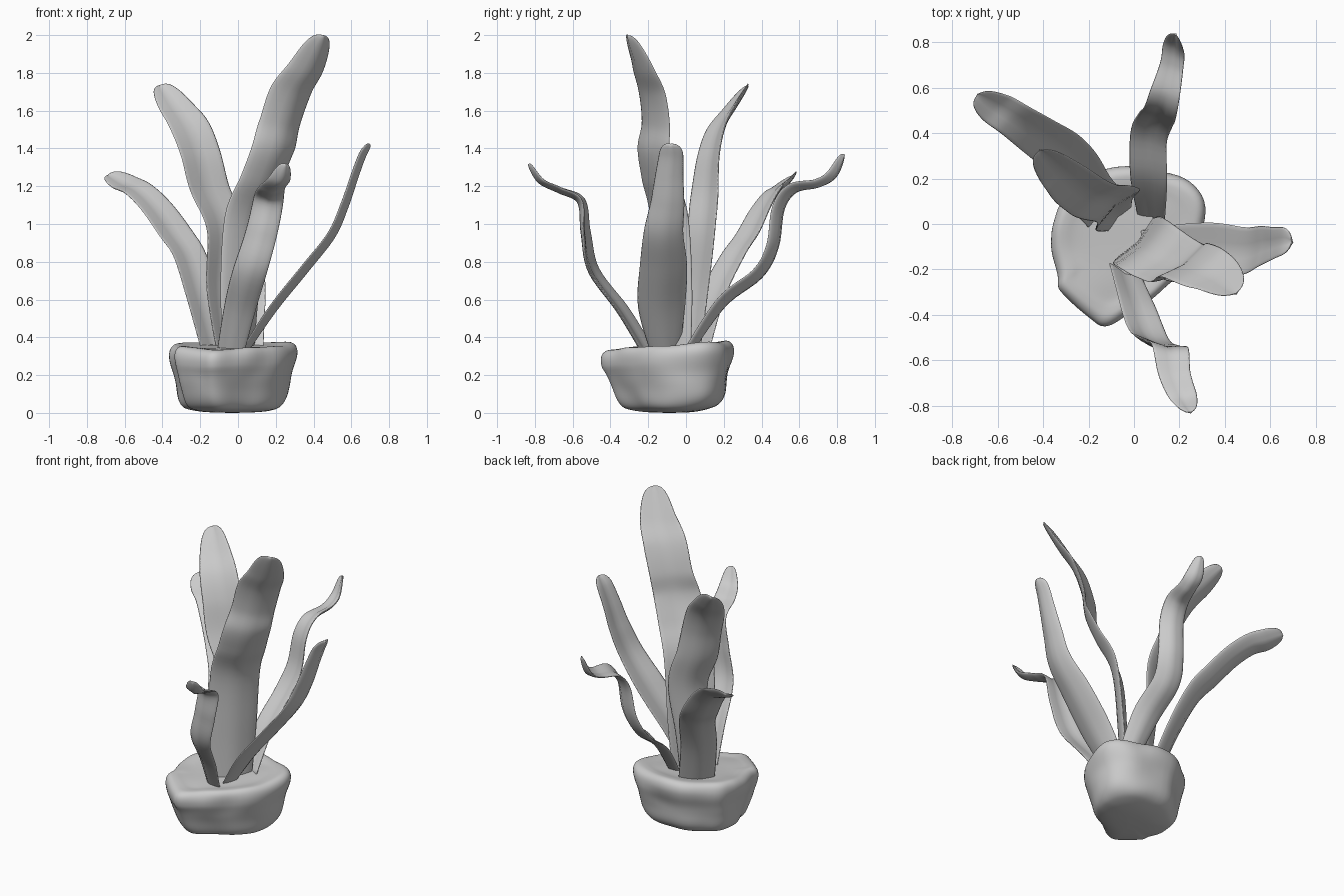
import bpy, bmesh, math
from mathutils import Vector, noise

if "Cube" in bpy.data.objects:
    bpy.data.objects.remove(bpy.data.objects["Cube"])

grey = bpy.data.materials.new("pale_grey")
grey.diffuse_color = (0.6, 0.6, 0.6, 1)
grey.use_nodes = True
grey.node_tree.nodes["Principled BSDF"].inputs["Base Color"].default_value = grey.diffuse_color


def spline(pts, t, closed=False):
    """Catmull-Rom through tuples of any length, t in 0..1."""
    n = len(pts)
    f = t * (n if closed else n - 1)
    i = int(f) if closed else min(int(f), n - 2)
    u = f - i
    get = lambda k: pts[k % n] if closed else pts[max(0, min(n - 1, k))]
    return [0.5 * (2 * b + (c - a) * u + (2 * a - 5 * b + 4 * c - d) * u * u
                   + (3 * b - a - 3 * c + d) * u ** 3)
            for a, b, c, d in zip(get(i - 1), get(i), get(i + 1), get(i + 2))]


def skin(name, rings):
    """Closed smooth skin over a list of equal point rings."""
    bm = bmesh.new()
    loops = [[bm.verts.new(p) for p in r] for r in rings]
    n = len(loops[0])
    for a, b in zip(loops, loops[1:]):
        for k in range(n):
            bm.faces.new((a[k], a[(k + 1) % n], b[(k + 1) % n], b[k]))
    bm.faces.new(loops[0][::-1])
    bm.faces.new(loops[-1])
    bmesh.ops.recalc_face_normals(bm, faces=bm.faces[:])
    me = bpy.data.meshes.new(name)
    bm.to_mesh(me)
    bm.free()
    me.materials.append(grey)
    for p in me.polygons:
        p.use_smooth = True
    ob = bpy.data.objects.new(name, me)
    bpy.context.collection.objects.link(ob)
    return ob


def leaf(name, pts, a0, a1, roll=(0, 0), tip=0.17, steps=64, sides=20):
    """Blade along (x, y, z, half width) stations; a0..a1 is the heading of its
    width, roll tips one edge up along the blade."""
    rings = []
    for s in range(steps + 1):
        t = 1 - (1 - s / steps) ** 1.5          # denser stations near the tip
        x, y, z, w = spline(pts, t)
        e = 0.02
        p0, p1 = (Vector(spline(pts, max(0, min(1, t + d)))[:3]) for d in (-e, e))
        tan = (p1 - p0).normalized()
        ang = math.radians(a0 + (a1 - a0) * t)
        side = Vector((math.cos(ang), math.sin(ang), 0))
        side = (side - tan * side.dot(tan)).normalized()
        tilt = math.radians(roll[0] + (roll[1] - roll[0]) * t)
        up = tan.cross(side)
        if up.z < 0:
            up = -up
        side = side * math.cos(tilt) - up * math.sin(tilt)
        nor = side.cross(tan)
        q = max(0, (t - 1 + tip) / tip)         # rounded tip
        k = max(math.sqrt(max(0, 1 - q * q)), 0.03)
        ring = []
        for j in range(sides):
            th = 2 * math.pi * j / sides
            v = math.cos(th)
            cup = 0.2 * w * k * v * v - 0.006 * math.exp(-(v / 0.25) ** 2)
            h = 0.012 * math.sin(th) * k - cup
            ring.append(Vector((x, y, z)) + side * (w * k * v) + nor * h)
        rings.append(ring)
    skin(name, rings)


# Six wavy leaves
leaf("tall_leaf", [(.02, -.08, .3, .12), (.03, -.09, .65, .145), (.06, -.11, 1.03, .15),
                   (.14, -.16, 1.23, .145), (.20, -.19, 1.39, .14), (.235, -.18, 1.53, .13),
                   (.29, -.20, 1.69, .13), (.37, -.24, 1.82, .115), (.45, -.305, 2.0, .11)], 48, 25)
leaf("back_left_tall_leaf", [(-.07, .03, .3, .07), (-.10, .06, .65, .11), (-.085, .10, .97, .12),
                             (-.165, .12, 1.19, .125), (-.21, .14, 1.37, .12),
                             (-.265, .18, 1.51, .115), (-.34, .25, 1.62, .095),
                             (-.415, .325, 1.735, .085)], 227, 212, (0, 18))
leaf("back_left_short_leaf", [(-.12, .06, .3, .11), (-.20, .15, .6, .11), (-.265, .26, .82, .11),
                              (-.34, .34, .94, .11), (-.44, .41, 1.08, .10),
                              (-.53, .47, 1.17, .09), (-.61, .52, 1.21, .085),
                              (-.69, .57, 1.26, .08)], 222, 230, (0, 25))
leaf("right_leaf", [(.03, -.11, .32, .08), (.19, -.13, .55, .125), (.36, -.12, .76, .125),
                    (.50, -.12, .94, .105), (.57, -.10, 1.1, .09), (.62, -.09, 1.25, .075),
                    (.66, -.08, 1.36, .065), (.695, -.08, 1.425, .055)], 90, 80, tip=.14)
leaf("front_leaf", [(-.05, -.2, .3, .075), (0, -.34, .53, .085), (.06, -.50, .75, .09),
                    (.12, -.54, .95, .085), (.16, -.56, 1.12, .08), (.18, -.67, 1.18, .07),
                    (.22, -.77, 1.23, .06), (.25, -.83, 1.32, .05)], -28, 10)
leaf("back_leaf", [(.08, .02, .33, .06), (.07, .20, .58, .085), (.07, .39, .73, .085),
                   (.10, .47, .88, .08), (.12, .50, 1.08, .075), (.14, .57, 1.18, .07),
                   (.17, .70, 1.21, .055), (.18, .78, 1.26, .055), (.18, .835, 1.37, .05)],
     185, 160, (20, 15))

# Lumpy rock base: plan outline swept through a side profile
outline = [(.31, .02), (.28, .15), (.15, .23), (-.1, .24), (-.28, .13), (-.35, .03), (-.37, -.1),
           (-.33, -.22), (-.32, -.30), (-.2, -.42), (-.12, -.45), (0, -.38), (.15, -.27), (.27, -.13)]
profile = [(.02, .0), (.4, .004), (.64, .015), (.77, .032), (.85, .07), (.90, .14), (.94, .2),
           (.99, .26), (1.0, .30), (.97, .33), (.9, .347), (.8, .348), (.65, .342), (.35, .342), (.02, .342)]
cx, cy = -.03, -.09
rings = []
for s in range(57):
    r, z = spline(profile, s / 56)
    ring = []
    for j in range(72):
        ox, oy = spline(outline, j / 72, True)
        low = max(0, 1 - z / .25)
        # pull in the front overhang toward the bottom
        y = cy + (oy - cy) * r * (1 - (.18 * low if oy < cy else 0))
        p = Vector((cx + (ox - cx) * r, y, max(0, z)))
        p.z += (.016 + .07 * p.y) * (z / .35) + .1 * max(0, p.y) * low * r
        n = noise.noise(p * 6)
        d = Vector((ox - cx, oy - cy, 0)).normalized()
        p += d * n * .016 * max(0, min(1, (r - .4) * 3))
        p.z += n * .01 * min(1, r) * (z / .35)
        ring.append(p)
    rings.append(ring)
rock = skin("rock_base", rings)
low = min(v.co.z for v in rock.data.vertices)
for v in rock.data.vertices:
    v.co.z -= low
